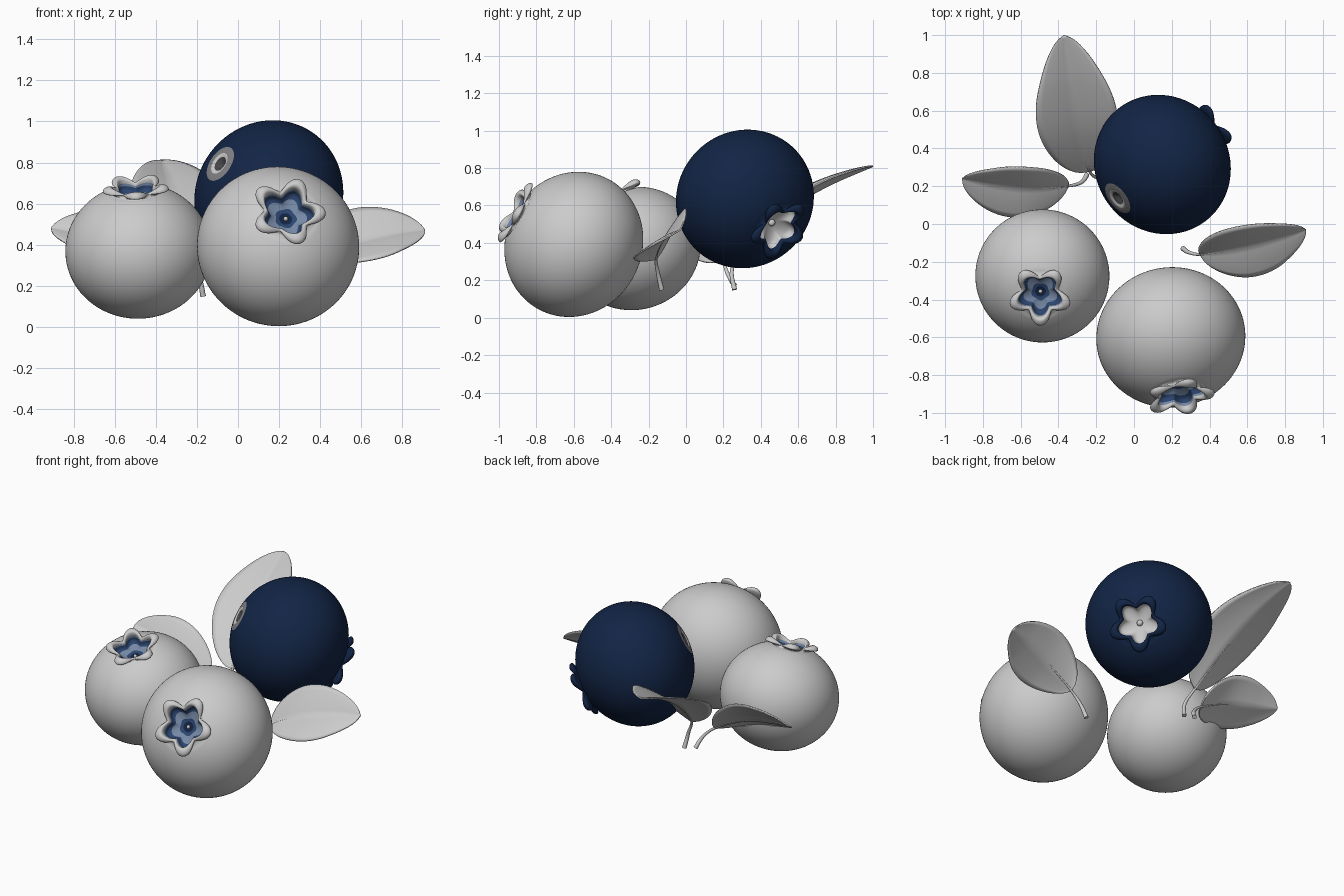
import bpy, bmesh, math
from mathutils import Vector

if "Cube" in bpy.data.objects:
    bpy.data.objects.remove(bpy.data.objects["Cube"])


def material(name, rgb):
    m = bpy.data.materials.new(name)
    m.diffuse_color = (*rgb, 1)
    m.use_nodes = True
    m.node_tree.nodes["Principled BSDF"].inputs["Base Color"].default_value = m.diffuse_color
    return m


GREY = material("pale_grey", (0.6, 0.6, 0.6))
SCAR = material("scar_grey", (0.22, 0.22, 0.23))
DARK = material("scar_dark", (0.06, 0.06, 0.065))
NAVY = material("navy", (0.006, 0.018, 0.06))
BLUE = material("deep_blue", (0.025, 0.06, 0.16))
STEEL = material("steel_blue", (0.18, 0.25, 0.38))
MATS = [GREY, SCAR, DARK, NAVY, BLUE, STEEL]


def spline(pts, u):
    """Catmull-Rom through pts, u runs from 0 to len(pts)-1."""
    n = len(pts) - 1
    i = min(int(u), n - 1)
    t = u - i
    a, b, c, d = (Vector(pts[max(0, min(n, i + k))]) for k in (-1, 0, 1, 2))
    return (b * 2 + (c - a) * t + (a * 2 - b * 5 + c * 4 - d) * t * t
            + (b * 3 - a - c * 3 + d) * t ** 3) * 0.5


def finish(name, bm):
    bmesh.ops.remove_doubles(bm, verts=bm.verts, dist=1e-5)
    me = bpy.data.meshes.new(name)
    bm.to_mesh(me)
    bm.free()
    me.shade_smooth()
    ob = bpy.data.objects.new(name, me)
    bpy.context.collection.objects.link(ob)
    return ob


# Crown profile: radius, extra radius at lobes, height, extra height at lobes
CROWN = [(.31, .02, .855, 0), (.295, .06, .875, 0), (.29, .13, .885, 0),
         (.29, .18, .89, .02), (.28, .165, .90, .06), (.265, .11, .90, .08),
         (.245, .09, .885, .06), (.23, .10, .85, .02), (.21, .10, .79, 0),
         (.16, .04, .74, 0), (.08, 0, .71, 0), (0, 0, .70, 0)]
SEG, BODY, SUB = 100, 56, 4


def berry(name, centre, R, axis, lobe_dir, is_blue):
    c, n, h = Vector(centre), Vector(axis).normalized(), Vector(lobe_dir)
    u = (h - n * h.dot(n)).normalized()
    v = n.cross(u)
    rings = []                      # (profile 4-vector, material)
    end = math.acos(.33)
    for k in range(BODY):           # round body, with a stem dent on the blue one
        a = -math.pi / 2 + (math.pi / 2 + end) * k / BODY
        r, z = math.cos(a), .92 * math.sin(a)
        mat = GREY
        if is_blue:
            mat = NAVY
            if a < 0:
                z += .10 * math.exp(-(r / .08) ** 2)
                mat = DARK if r < .08 else GREY if r < .14 else SCAR if r < .23 else NAVY
        rings.append((Vector((r, 0, z, 0)), mat))
    for k in range((len(CROWN) - 1) * SUB + 1):   # lobed crown and bowl
        p = k / SUB
        if is_blue:
            mat = NAVY if p < 7 else GREY
        elif p < 6.7:
            mat = GREY
        else:
            mat = (STEEL if p < 7.2 else BLUE if p < 8.5 else STEEL if p < 9.5
                   else BLUE if p < 10 else NAVY)
        rings.append((spline(CROWN, p), mat))

    bm = bmesh.new()
    grid = []
    for q, _ in rings:
        row = []
        for i in range(SEG):
            t = math.tau * i / SEG
            m = (.5 + .5 * math.cos(5 * t)) ** .75
            r, z = max(q[0] + q[1] * m, 0), q[2] + q[3] * m
            row.append(bm.verts.new(c + (u * math.cos(t) * r + v * math.sin(t) * r + n * z) * R))
        grid.append(row)
    for k in range(len(grid) - 1):
        for i in range(SEG):
            j = (i + 1) % SEG
            f = bm.faces.new((grid[k][i], grid[k][j], grid[k + 1][j], grid[k + 1][i]))
            f.material_index = MATS.index(rings[k][1])
    ob = finish(name, bm)
    for m in MATS:
        ob.data.materials.append(m)

    # small pip in the middle of the bowl
    bpy.ops.mesh.primitive_uv_sphere_add(segments=16, ring_count=10,
                                         radius=R * (.05 if is_blue else .03),
                                         location=c + n * R * .715)
    pip = bpy.context.object
    pip.name = name + "_pip"
    bpy.ops.object.shade_smooth()


berry("left_berry", (-.485, -.275, .37), .355, (-.04, -.32, .94), (0, -1, 0), False)
berry("front_berry", (.195, -.6, .392), .395, (.13, -.86, .47), (1, 0, 0), False)
berry("blue_berry", (.15, .315, .635), .377, (.70, .53, -.47), (0, 0, -1), True)


def leaf(name, pts, side, width, fold=.22):
    """Folded blade along points 2..5, stem along the whole midrib."""
    s0 = Vector(side).normalized()
    bm = bmesh.new()
    grid = []
    N, M = 32, 6
    for k in range(N + 1):
        t = k / N
        p = spline(pts, 1.9 + 3.1 * t)
        d = (spline(pts, min(1.95 + 3.1 * t, 5)) - spline(pts, 1.85 + 3.1 * t)).normalized()
        s = (s0 - d * s0.dot(d)).normalized()
        up = s.cross(d)
        if up.z < 0:
            up = -up
        w = width * max(math.sin(math.pi * t ** .9), 0) ** .8
        row = []
        for i in range(-M, M + 1):
            f = i / M
            lift = fold * w * (1.5 * abs(f) - .5 * f * f)
            row.append(bm.verts.new(p + s * w * f + up * lift))
        grid.append(row)
    for k in range(N):
        for i in range(2 * M):
            bm.faces.new((grid[k][i], grid[k][i + 1], grid[k + 1][i + 1], grid[k + 1][i]))
    ob = finish(name + "_blade", bm)
    mod = ob.modifiers.new("thickness", "SOLIDIFY")
    mod.thickness = .008
    mod.offset = 0

    # tapered stem running on as the midrib
    cu = bpy.data.curves.new(name + "_stem", "CURVE")
    cu.dimensions = "3D"
    cu.bevel_depth = .014
    cu.bevel_resolution = 3
    cu.use_fill_caps = True
    sp = cu.splines.new("POLY")
    K = 40
    sp.points.add(K)
    for k in range(K + 1):
        x = 5 * k / K
        sp.points[k].co = (*spline(pts, x), 1)
        sp.points[k].radius = 1 - .25 * x if x < 2.4 else max(.4 * (1 - (x - 2.4) / 2.6), .1)
    st = bpy.data.objects.new(name + "_stem", cu)
    bpy.context.collection.objects.link(st)
    bpy.ops.object.select_all(action="DESELECT")
    st.select_set(True)
    bpy.context.view_layer.objects.active = st
    bpy.ops.object.convert(target="MESH")
    bpy.ops.object.shade_smooth()


leaf("back_leaf", [(-.17, .26, .15), (-.19, .245, .25), (-.24, .29, .36),
                   (-.29, .50, .55), (-.33, .75, .70), (-.37, 1.0, .81)], (1, .1, 0), .215)
leaf("left_leaf", [(-.25, .26, .17), (-.28, .22, .24), (-.36, .20, .31),
                   (-.55, .19, .40), (-.75, .21, .45), (-.91, .24, .48)], (0, .75, .66), .175)
leaf("right_leaf", [(.26, -.13, .15), (.29, -.15, .24), (.36, -.16, .32),
                    (.54, -.13, .40), (.74, -.08, .45), (.91, -.03, .47)], (0, .72, .69), .185)
